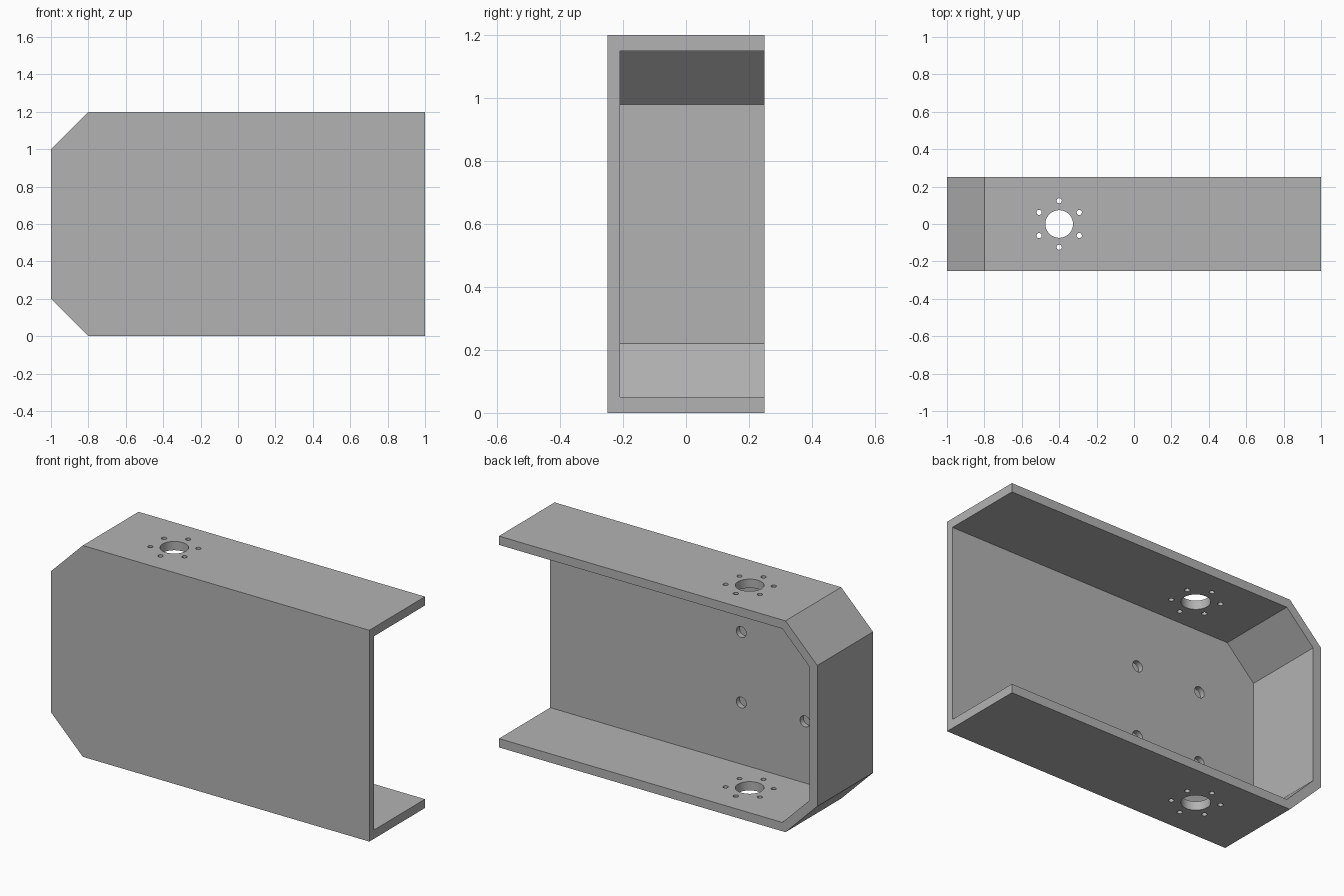
import bpy, bmesh, math
from mathutils import Matrix, Vector

if "Cube" in bpy.data.objects:
    bpy.data.objects.remove(bpy.data.objects["Cube"])

grey = bpy.data.materials.new("metal_grey")
grey.diffuse_color = (0.45, 0.45, 0.45, 1)
grey.use_nodes = True
grey.node_tree.nodes["Principled BSDF"].inputs["Base Color"].default_value = grey.diffuse_color


def make_object(name, bm):
    bmesh.ops.recalc_face_normals(bm, faces=bm.faces)
    mesh = bpy.data.meshes.new(name)
    bm.to_mesh(mesh)
    bm.free()
    mesh.materials.append(grey)
    obj = bpy.data.objects.new(name, mesh)
    bpy.context.collection.objects.link(obj)
    return obj


def prism(name, outline, y0, y1):
    """Extrude an x-z outline along y."""
    bm = bmesh.new()
    face = bm.faces.new([bm.verts.new((x, y0, z)) for x, z in outline])
    ext = bmesh.ops.extrude_face_region(bm, geom=[face])
    verts = [g for g in ext["geom"] if isinstance(g, bmesh.types.BMVert)]
    bmesh.ops.translate(bm, verts=verts, vec=(0, y1 - y0, 0))
    return make_object(name, bm)


def drill(bm, center, radius, depth, axis, sides):
    rot = Vector((0, 0, 1)).rotation_difference(Vector(axis)).to_matrix().to_4x4()
    bmesh.ops.create_cone(bm, cap_ends=True, segments=sides, radius1=radius, radius2=radius,
                          depth=depth, matrix=Matrix.Translation(center) @ rot)


def cut(body, cutter):
    mod = body.modifiers.new("cut", 'BOOLEAN')
    mod.operation, mod.solver, mod.object = 'DIFFERENCE', 'EXACT', cutter
    bpy.context.view_layer.objects.active = body
    bpy.ops.object.modifier_apply(modifier=mod.name)
    bpy.data.objects.remove(cutter)


# Housing: block with two chamfered corners, hollowed from the back and right
housing = prism("channel_housing", [(1, 0), (1, 1.2), (-0.8, 1.2), (-1, 1.0),
                                    (-1, 0.2), (-0.8, 0)], -0.25, 0.25)
cavity = prism("cavity_cutter", [(1.2, 0.05), (1.2, 1.15), (-0.78, 1.15), (-0.95, 0.98),
                                 (-0.95, 0.22), (-0.78, 0.05)], -0.21, 0.4)
cut(housing, cavity)

bm = bmesh.new()
# Shaft hole and ring of six screw holes through both flanges
drill(bm, (-0.4, 0, 0.6), 0.074, 1.6, (0, 0, 1), 48)
for i in range(6):
    a = math.radians(30 + 60 * i)
    drill(bm, (-0.4 + 0.124 * math.cos(a), 0.124 * math.sin(a), 0.6), 0.014, 1.6, (0, 0, 1), 24)
# Four blind holes in the inner face of the front plate
for x in (-0.6, -0.2):
    for z in (0.4, 0.8):
        drill(bm, (x, -0.21, z), 0.031, 0.06, (0, 1, 0), 32)
cut(housing, make_object("drill_cutter", bm))

# Smooth hole walls, sharp edges elsewhere
bpy.ops.object.select_all(action='DESELECT')
housing.select_set(True)
bpy.context.view_layer.objects.active = housing
bpy.ops.object.shade_smooth_by_angle(angle=math.radians(30))
